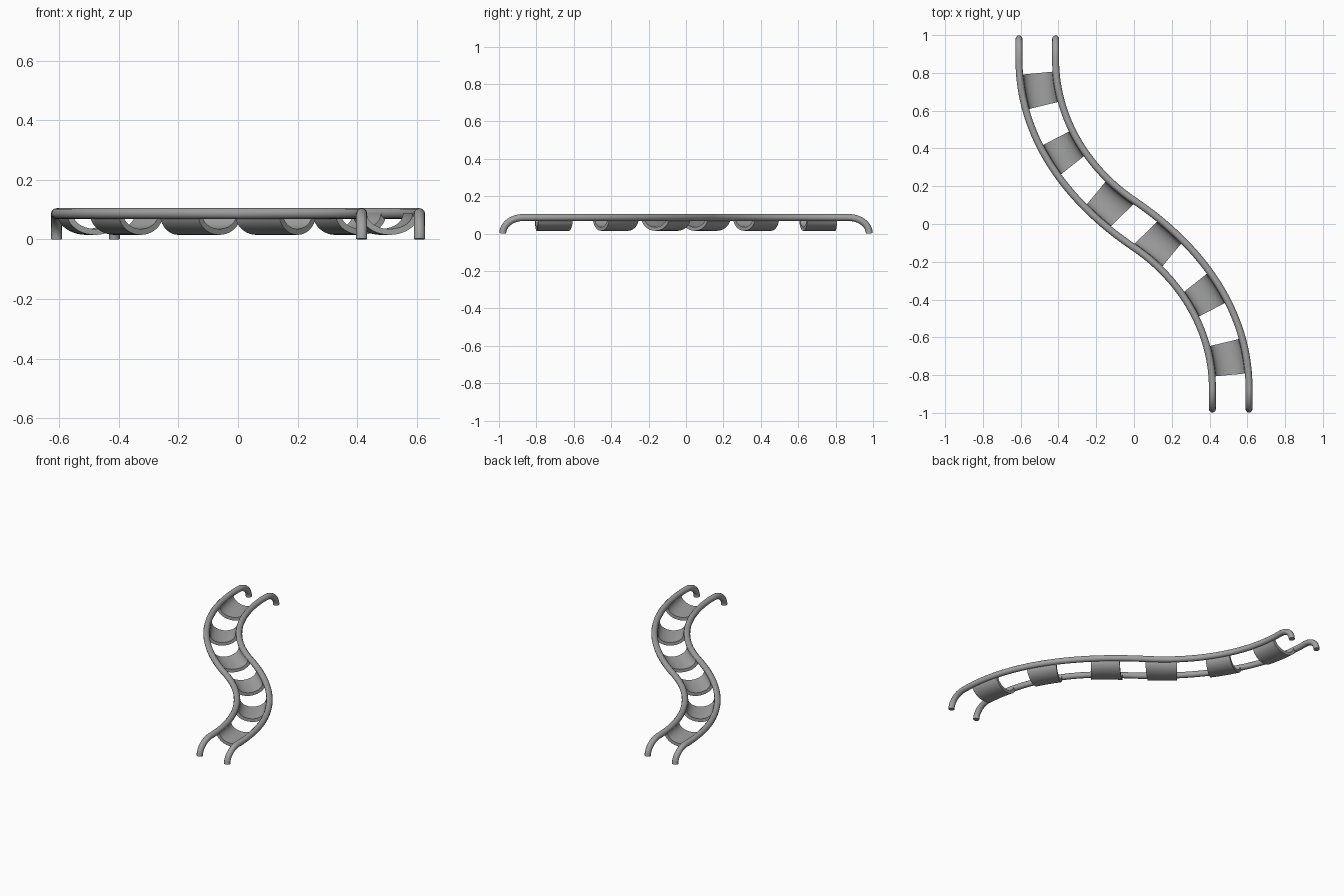
import bpy, math
from mathutils import Vector
from mathutils.geometry import interpolate_bezier

cube = bpy.data.objects.get("Cube")
if cube:
    bpy.data.objects.remove(cube)

TOP = 0.086       # height of the rail centre line
RAIL_R = 0.0185   # rail radius

steel = bpy.data.materials.new("grey_steel")
steel.use_nodes = True
colour = (0.36, 0.36, 0.36, 1)
steel.diffuse_color = colour
steel.node_tree.nodes["Principled BSDF"].inputs["Base Color"].default_value = colour


def half_rail(x_end, y_mid, k, h):
    """One rail from its back foot to the middle of the bend."""
    foot = []
    for i in range(12):
        a = math.pi / 2 * i / 12
        foot.append(Vector((x_end, 0.87 + 0.11 * math.cos(a), 0.001 + (TOP - 0.001) * math.sin(a))))
    start, end = Vector((x_end, 0.87, TOP)), Vector((0, y_mid, TOP))
    slope = Vector((-0.829, 0.559, 0))
    bend = interpolate_bezier(start, start - Vector((0, k, 0)), end + slope * h, end, 40)
    return foot + [Vector(p) for p in bend]


def turned(points):
    return [Vector((-p.x, -p.y, p.z)) for p in points]


def finish(obj, name):
    obj.name = name
    obj.data.materials.clear()
    obj.data.materials.append(steel)
    bpy.ops.object.select_all(action="DESELECT")
    obj.select_set(True)
    bpy.context.view_layer.objects.active = obj
    bpy.ops.object.shade_smooth_by_angle(angle=math.radians(40))


def tube(name, points):
    """Round bar with capped ends along a path."""
    curve = bpy.data.curves.new(name, "CURVE")
    curve.dimensions = "3D"
    curve.bevel_depth = RAIL_R
    curve.bevel_resolution = 4
    curve.use_fill_caps = True
    spline = curve.splines.new("POLY")
    spline.points.add(len(points) - 1)
    for sp, p in zip(spline.points, points):
        sp.co = (*p, 1)
    obj = bpy.data.objects.new(name, curve)
    bpy.context.collection.objects.link(obj)
    bpy.ops.object.select_all(action="DESELECT")
    obj.select_set(True)
    bpy.context.view_layer.objects.active = obj
    bpy.ops.object.convert(target="MESH")
    finish(bpy.context.view_layer.objects.active, name)


def at_y(path, y):
    """Point of a rail at a given y."""
    for a, b in zip(path, path[1:]):
        if a.z > TOP - 0.002 and a.y >= y >= b.y and a.y > b.y:
            return a.lerp(b, (a.y - y) / (a.y - b.y))
    return path[-1].copy()


def trough(name, left, right, flip):
    """Half-pipe rung hung between the two rails."""
    arc, steps, thick = 20, 6, 0.02
    verts, faces = [], []
    for s in range(steps + 1):
        f = s / steps
        a = at_y(rail_a, left[0] + (left[1] - left[0]) * f)
        b = at_y(rail_b, right[0] + (right[1] - right[0]) * f)
        mid, side = (a + b) / 2, (b - a) / 2
        for inset in (0, thick):
            for j in range(arc + 1):
                t = math.pi * j / arc
                p = mid - side * math.cos(t) * (1 - inset / side.length)
                p.z = TOP - (0.071 - inset) * math.sin(t)
                verts.append(Vector((-p.x, -p.y, p.z)) if flip else p)
    n = arc + 1
    ring = list(range(n)) + list(range(2 * n - 1, n - 1, -1))   # outside, then back inside
    for s in range(steps):
        for u, v in zip(ring, ring[1:] + ring[:1]):
            o, q = s * 2 * n, (s + 1) * 2 * n
            faces.append((o + u, q + u, q + v, o + v))
    last = steps * 2 * n
    for j in range(arc):
        faces.append((j, j + 1, n + j + 1, n + j))
        faces.append((last + j, last + n + j, last + n + j + 1, last + j + 1))
    mesh = bpy.data.meshes.new(name)
    mesh.from_pydata(verts, [], faces)
    obj = bpy.data.objects.new(name, mesh)
    bpy.context.collection.objects.link(obj)
    bpy.context.view_layer.objects.active = obj
    obj.select_set(True)
    bpy.ops.object.mode_set(mode="EDIT")
    bpy.ops.mesh.select_all(action="SELECT")
    bpy.ops.mesh.normals_make_consistent(inside=False)
    bpy.ops.object.mode_set(mode="OBJECT")
    finish(obj, name)


# Rails: each is an outer half bend joined to a turned inner half bend
outer = half_rail(-0.609, -0.125, 0.42, 0.42)
inner = half_rail(-0.415, 0.125, 0.32, 0.28)
rail_a = outer + turned(inner)[::-1][1:]
rail_b = turned(rail_a)[::-1]
tube("right_rail", rail_a)
tube("left_rail", rail_b)

# Rungs: three on the back bend, repeated turned around on the front bend
rungs = [((0.79, 0.605), (0.808, 0.65)),
         ((0.41, 0.252), (0.498, 0.37)),
         ((0.09, -0.025), (0.238, 0.118))]
for i, (left, right) in enumerate(rungs, 1):
    trough(f"back_rung_{i}", left, right, False)
    trough(f"front_rung_{i}", left, right, True)
